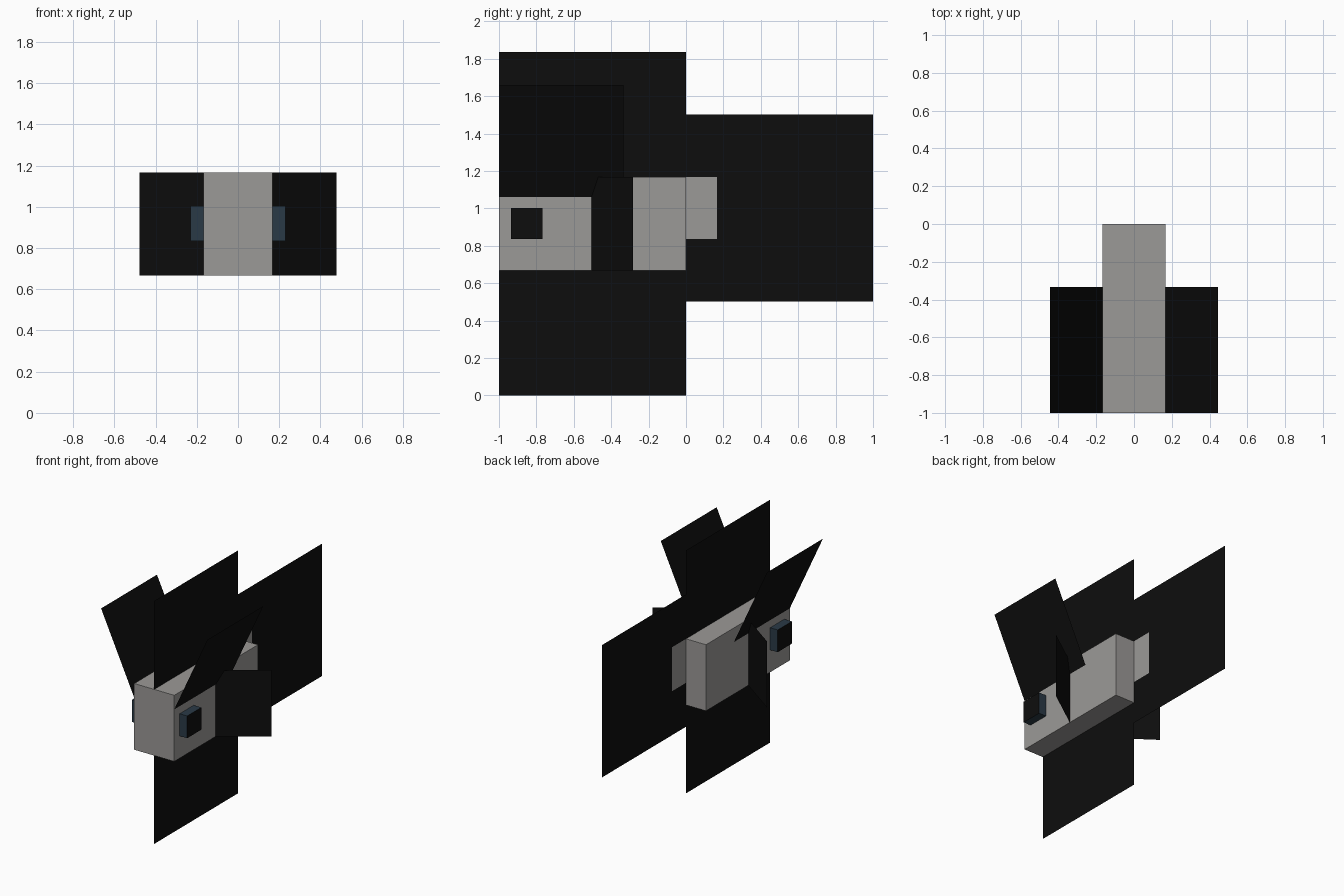
import bpy
import bmesh

cube = bpy.data.objects.get("Cube")
if cube:
    bpy.data.objects.remove(cube, do_unlink=True)


def make_material(name, rgb):
    mat = bpy.data.materials.new(name)
    mat.use_nodes = True
    color = (*rgb, 1)
    mat.diffuse_color = color
    mat.node_tree.nodes["Principled BSDF"].inputs["Base Color"].default_value = color
    return mat


GREY = make_material("warm grey", (0.33, 0.32, 0.31))
BLACK = make_material("black", (0.004, 0.004, 0.004))
BLUE = make_material("slate blue", (0.023, 0.042, 0.061))


def finish(name, bm, mats):
    mesh = bpy.data.meshes.new(name)
    bm.to_mesh(mesh)
    bm.free()
    for mat in mats:
        mesh.materials.append(mat)
    obj = bpy.data.objects.new(name, mesh)
    bpy.context.collection.objects.link(obj)
    return obj


def box(name, low, high, mats, rule=None):
    bm = bmesh.new()
    bmesh.ops.create_cube(bm, size=1)
    for v in bm.verts:
        v.co = [a + (b - a) * (c + 0.5) for a, b, c in zip(low, high, v.co)]
    bm.normal_update()
    if rule:
        for f in bm.faces:
            f.material_index = rule(f)
    return finish(name, bm, mats)


def sheet(name, corners, mats=(BLACK,), cuts=(), rule=None):
    """Flat fin from four corners, optionally cut along planes and coloured by rule."""
    bm = bmesh.new()
    bm.faces.new([bm.verts.new(c) for c in corners])
    for point, normal in cuts:
        bmesh.ops.bisect_plane(bm, geom=bm.verts[:] + bm.edges[:] + bm.faces[:],
                               plane_co=point, plane_no=normal)
    if rule:
        for f in bm.faces:
            f.material_index = rule(f.calc_center_median())
    return finish(name, bm, mats)


def upright(y0, y1, z0, z1):
    return [(0, y0, z0), (0, y1, z0), (0, y1, z1), (0, y0, z1)]


HALF, BOTTOM, TOP = 0.167, 0.667, 1.167

# Body
box("body", (-HALF, -1, BOTTOM), (HALF, 0, TOP), [GREY])

# Upright fins on the centre line
sheet("back_fin", upright(-1, 0, TOP, 1.835))
sheet("belly_fin", upright(-1, 0, 0, BOTTOM))

# Tail fin with a grey root patch
PATCH_Y, PATCH_Z = 0.165, 0.835
sheet("tail_fin", upright(0, 1, 0.503, 1.503), [BLACK, GREY],
      cuts=[((0, PATCH_Y, 0), (0, 1, 0)),
            ((0, 0, PATCH_Z), (0, 0, 1)),
            ((0, 0, TOP), (0, 0, 1))],
      rule=lambda c: int(c.y < PATCH_Y and PATCH_Z < c.z < TOP))

# Paired parts
for side, s in (("left", 1), ("right", -1)):
    # Eye block: black outer face, blue rim
    x0, x1 = sorted((s * HALF, s * 0.23))
    box(side + "_eye", (x0, -0.935, 0.835), (x1, -0.766, 1.003), [BLUE, BLACK],
        rule=lambda f: int(f.normal.x * s > 0.5))
    # Upper fin leaning outward
    sheet(side + "_upper_fin", [(s * HALF, -1, 1.06), (s * HALF, -0.333, 1.06),
                                (s * 0.444, -0.333, 1.66), (s * 0.444, -1, 1.66)])
    # Side fin swept backward
    sheet(side + "_side_fin", [(s * HALF, -0.505, BOTTOM), (s * 0.478, -0.284, BOTTOM),
                               (s * 0.478, -0.284, TOP), (s * HALF, -0.505, TOP)])
